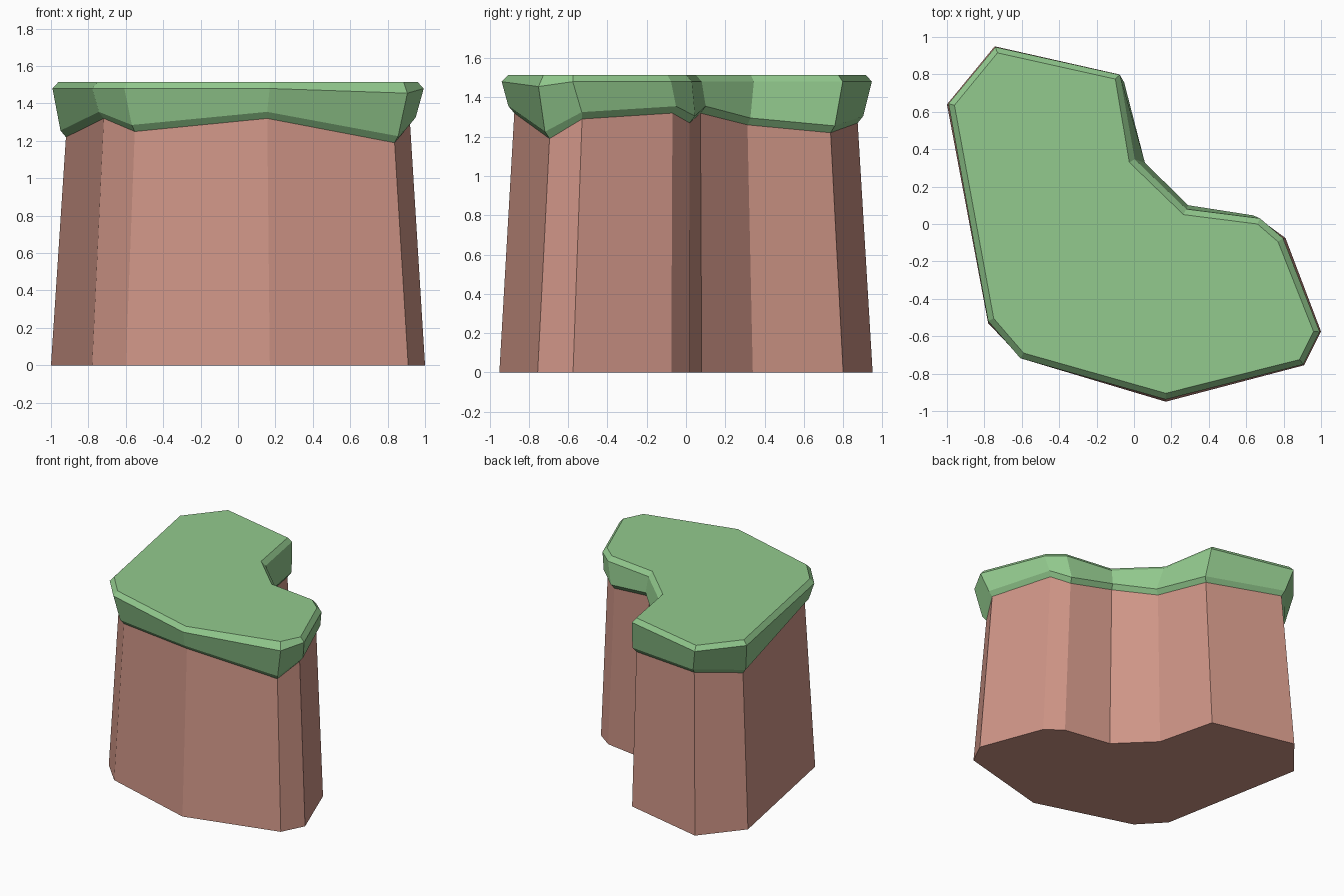
import bpy
from mathutils import Vector

if "Cube" in bpy.data.objects:
    bpy.data.objects.remove(bpy.data.objects["Cube"])

# Ground outline of the rock, counter-clockwise from the far left corner
BASE = [(-1, .64), (-.78, -.53), (-.6, -.72), (.17, -.95), (.91, -.755), (1, -.575),
        (.81, -.075), (.68, .02), (.30, .08), (.035, .34), (-.08, .80), (-.745, .95)]
# Height where rock meets grass at each corner
RIM_Z = [1.22, 1.32, 1.25, 1.32, 1.19, 1.29, 1.32, 1.27, 1.32, 1.26, 1.22, 1.27]
# Flat grass top outline
TOP = [(-.96, .635), (-.75, -.505), (-.59, -.69), (.17, -.905), (.885, -.725), (.96, -.575),
       (.77, -.095), (.66, 0), (.265, .05), (-.025, .33), (-.10, .775), (-.73, .915)]
N = len(BASE)


def offset(pts, d):
    """Push each corner outward along its averaged edge normal."""
    out = []
    for i, p in enumerate(pts):
        p, a, b = Vector(p), Vector(pts[i - 1]), Vector(pts[(i + 1) % N])
        t = (p - a).normalized() + (b - p).normalized()
        out.append(p + Vector((t.y, -t.x)).normalized() * d)
    return out


def ring(pts, zs):
    return [(p[0], p[1], z) for p, z in zip(pts, zs)]


def loft(name, rings, color, bottom=False, top=False):
    """Skin stacked rings with quads and optional end caps."""
    verts = [v for r in rings for v in r]
    faces = [(k * N + i, k * N + (i + 1) % N, (k + 1) * N + (i + 1) % N, (k + 1) * N + i)
             for k in range(len(rings) - 1) for i in range(N)]
    if bottom:
        faces.append(tuple(reversed(range(N))))
    if top:
        faces.append(tuple(range(len(verts) - N, len(verts))))
    mesh = bpy.data.meshes.new(name)
    mesh.from_pydata(verts, [], faces)
    mat = bpy.data.materials.new(name + "_color")
    mat.diffuse_color = (*color, 1)
    mat.use_nodes = True
    mat.node_tree.nodes["Principled BSDF"].inputs["Base Color"].default_value = mat.diffuse_color
    mesh.materials.append(mat)
    obj = bpy.data.objects.new(name, mesh)
    bpy.context.collection.objects.link(obj)


rim_xy = [(x * .92, y * .92) for x, y in BASE]
rim = ring(rim_xy, RIM_Z)

# Tapered rock body
loft("rock_body", [ring(BASE, [0] * N), rim], (.62, .30, .24), bottom=True)

# Overhanging grass: undercut lip, side wall, bevelled top
lip = ring(offset(rim_xy, .03), [z + .035 for z in RIM_Z])
shoulder_z = [1.455 if i == 4 else 1.48 for i in range(N)]
shoulder = ring(offset(TOP, .033), shoulder_z)
loft("grass_top", [rim, lip, shoulder, ring(TOP, [1.515] * N)], (.29, .59, .27), top=True)
